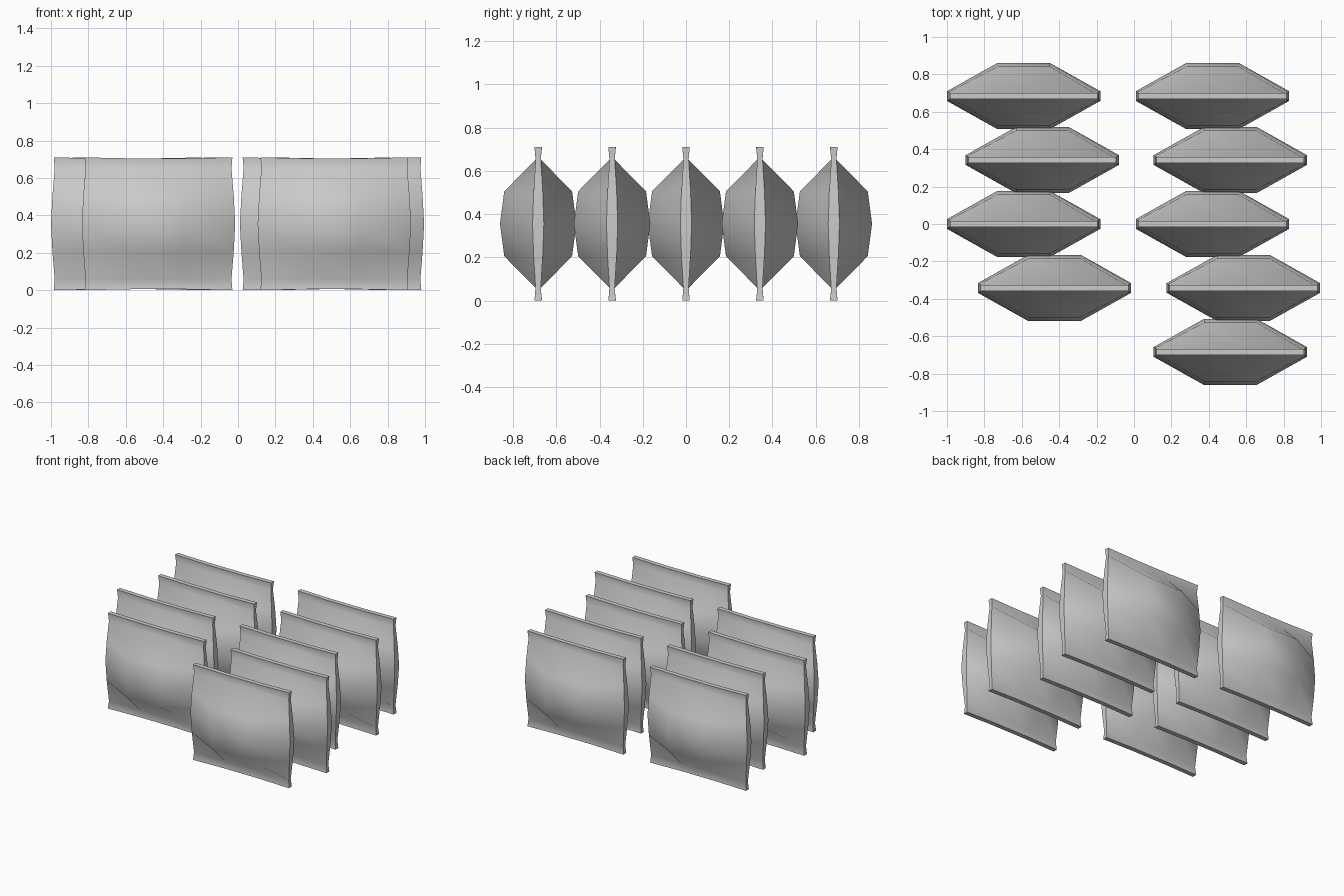
import bpy, bmesh

if "Cube" in bpy.data.objects:
    bpy.data.objects.remove(bpy.data.objects["Cube"], do_unlink=True)

grey = bpy.data.materials.new("plain grey")
grey.use_nodes = True
colour = (0.6, 0.6, 0.6, 1)
grey.diffuse_color = colour
grey.node_tree.nodes["Principled BSDF"].inputs["Base Color"].default_value = colour

MID = 0.355
# Upper half of the bag: height above middle, half width, half depth at belly, half depth at side seam
UPPER = [(0.355, 0.395, 0.017, 0.017),
         (0.297, 0.39, 0.012, 0.012),
         (0.15, 0.402, 0.157, 0.021),
         (0, 0.41, 0.177, 0.026)]
ROWS = UPPER + [(-h, w, b, s) for h, w, b, s in reversed(UPPER[:-1])]


def bag_mesh():
    """Loft closed eight-point rings from hem to hem into a pillow with flared hems."""
    bm = bmesh.new()
    rings = []
    for h, w, belly, seam in ROWS:
        dip = 0.985 if abs(h) > 0.3 else 1      # hems sag slightly in the middle
        half = [(-w, seam, 1), (-0.14, belly, dip), (0.14, belly, dip), (w, seam, 1)]
        ring = [(x, -y, k) for x, y, k in half] + [(x, y, k) for x, y, k in reversed(half)]
        rings.append([bm.verts.new((x, y, MID + h * k)) for x, y, k in ring])
    for a, b in zip(rings, rings[1:]):
        for i in range(len(a)):
            j = (i + 1) % len(a)
            bm.faces.new((a[i], b[i], b[j], a[j]))
    # Hem strips closing top and bottom
    for ring in (rings[0], rings[-1]):
        for i in range(3):
            bm.faces.new((ring[i], ring[i + 1], ring[6 - i], ring[7 - i]))
    bmesh.ops.recalc_face_normals(bm, faces=bm.faces)
    mesh = bpy.data.meshes.new("bag")
    bm.to_mesh(mesh)
    bm.free()
    mesh.materials.append(grey)
    return mesh


bag = bag_mesh()
# Two staggered columns of bags, listed from the back row forward
COLUMNS = {"right_bag": (-0.59, -0.49, -0.59, -0.425),
           "left_bag": (0.42, 0.515, 0.42, 0.585, 0.515)}
bags = []
for name, offsets in COLUMNS.items():
    for row, x in enumerate(offsets):
        ob = bpy.data.objects.new(f"{name}_{row + 1}", bag)
        ob.location = (x, 0.684 - 0.342 * row, 0)
        bpy.context.collection.objects.link(ob)
        bags.append(ob)

# Smooth cloth with sharp seams (the mesh is shared by all bags)
bpy.ops.object.select_all(action='DESELECT')
bags[0].select_set(True)
bpy.context.view_layer.objects.active = bags[0]
bpy.ops.object.shade_smooth_by_angle(angle=0.96)
